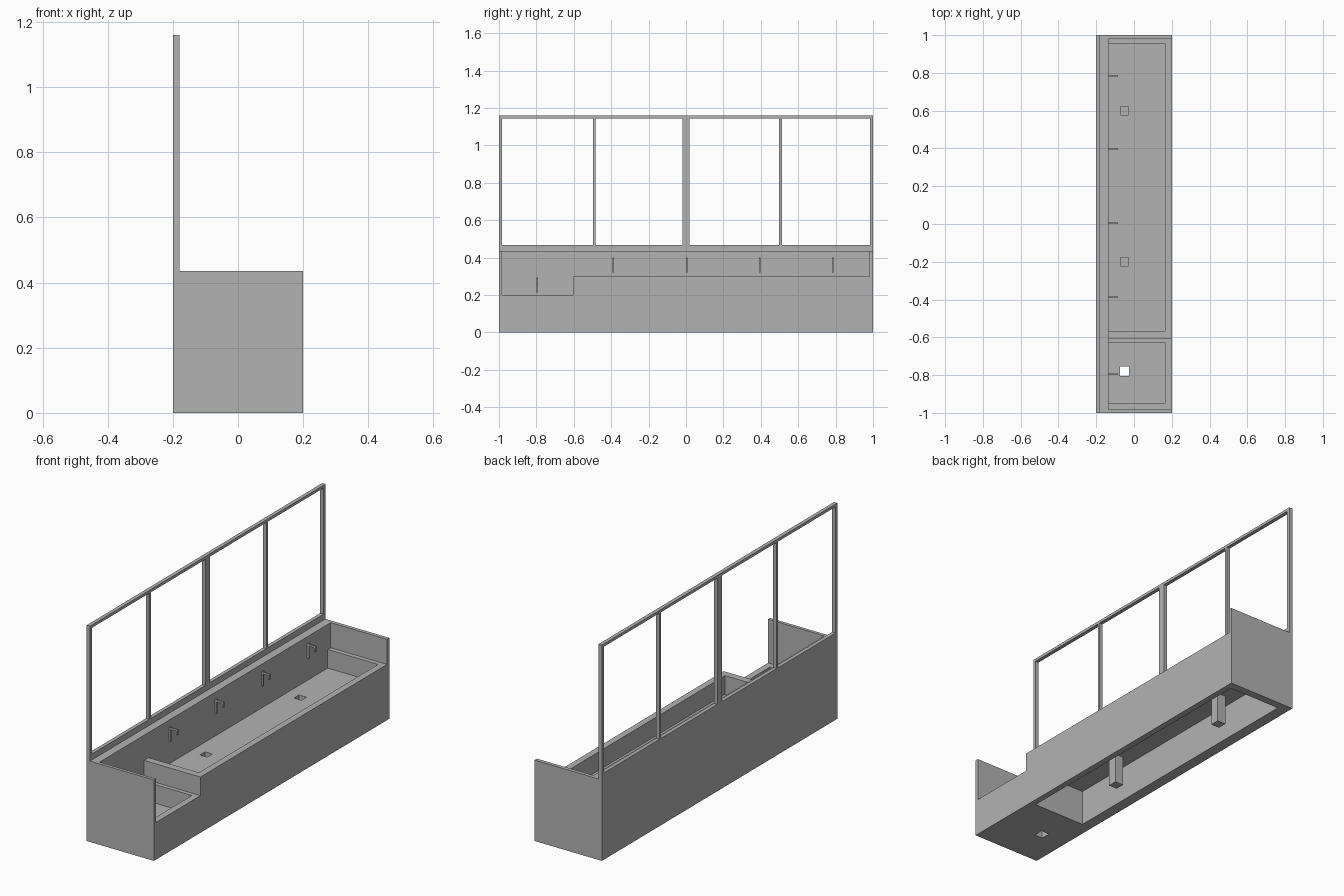
import bpy

if "Cube" in bpy.data.objects:
    bpy.data.objects.remove(bpy.data.objects["Cube"])

# One neutral grey for the whole unit
grey = bpy.data.materials.new("neutral grey")
grey.diffuse_color = (0.45, 0.45, 0.45, 1)
grey.use_nodes = True
grey.node_tree.nodes["Principled BSDF"].inputs["Base Color"].default_value = grey.diffuse_color


def box(name, x, y, z):
    """Box from (min, max) ranges on each axis."""
    verts = [(a, b, c) for a in x for b in y for c in z]
    faces = [(0, 1, 3, 2), (4, 6, 7, 5), (0, 4, 5, 1),
             (2, 3, 7, 6), (0, 2, 6, 4), (1, 5, 7, 3)]
    me = bpy.data.meshes.new(name)
    me.from_pydata(verts, [], faces)
    me.materials.append(grey)
    ob = bpy.data.objects.new(name, me)
    bpy.context.collection.objects.link(ob)
    return ob


def boolean(target, tool, operation='DIFFERENCE'):
    mod = target.modifiers.new("cut", 'BOOLEAN')
    mod.operation, mod.object, mod.solver = operation, tool, 'EXACT'
    bpy.context.view_layer.objects.active = target
    bpy.ops.object.modifier_apply(modifier=mod.name)
    bpy.data.objects.remove(tool)


def square(c, half):
    return (c - half, c + half)


# Trough body: a solid block with steps, basins and an underside cavity cut out
body = box("trough_body", (-0.2, 0.2), (-1, 1), (0, 0.435))
cuts = [
    ((-0.135, 0.3), (-0.61, 0.98), (0.3, 0.6)),        # high step
    ((-0.135, 0.3), (-0.983, -0.605), (0.2, 0.65)),    # low step
    ((-0.135, 0.165), (-0.567, 0.955), (0.2, 0.5)),    # long basin
    ((-0.135, 0.165), (-0.95, -0.627), (0.1, 0.55)),   # small basin
    ((-0.14, 0.167), (-0.57, 0.957), (-0.1, 0.19)),    # underside cavity
]
for c in cuts:
    boolean(body, box("cutter", *c))

# Square drain pipes under the long basin, and drain openings
for y in (0.6, -0.2):
    boolean(body, box("pipe", square(-0.05, 0.025), square(y, 0.025), (0.03, 0.195)), 'UNION')
    boolean(body, box("cutter", square(-0.05, 0.022), square(y, 0.022), (0.035, 0.25)))
boolean(body, box("cutter", square(-0.05, 0.024), square(-0.78, 0.026), (-0.1, 0.25)))

# Mirror frame: plate with four openings
frame = box("mirror_frame", (-0.2, -0.18), (-1, 1), (0.435, 1.16))
for y in ((-0.985, -0.498), (-0.484, -0.02), (0.02, 0.498), (0.512, 0.983)):
    boolean(frame, box("cutter", (-0.3, -0.1), y, (0.467, 1.145)))

# Taps: upright bar on the wall, spout and short nozzle
for i, (y, z) in enumerate([(0.785, 0.32), (0.395, 0.32), (0.003, 0.32),
                            (-0.388, 0.32), (-0.795, 0.215)]):
    w = square(y, 0.004)
    box(f"tap_bar_{i}", (-0.136, -0.126), w, (z, z + 0.08))
    box(f"tap_spout_{i}", (-0.127, -0.085), w, (z + 0.066, z + 0.076))
    box(f"tap_nozzle_{i}", (-0.095, -0.085), w, (z + 0.045, z + 0.067))
